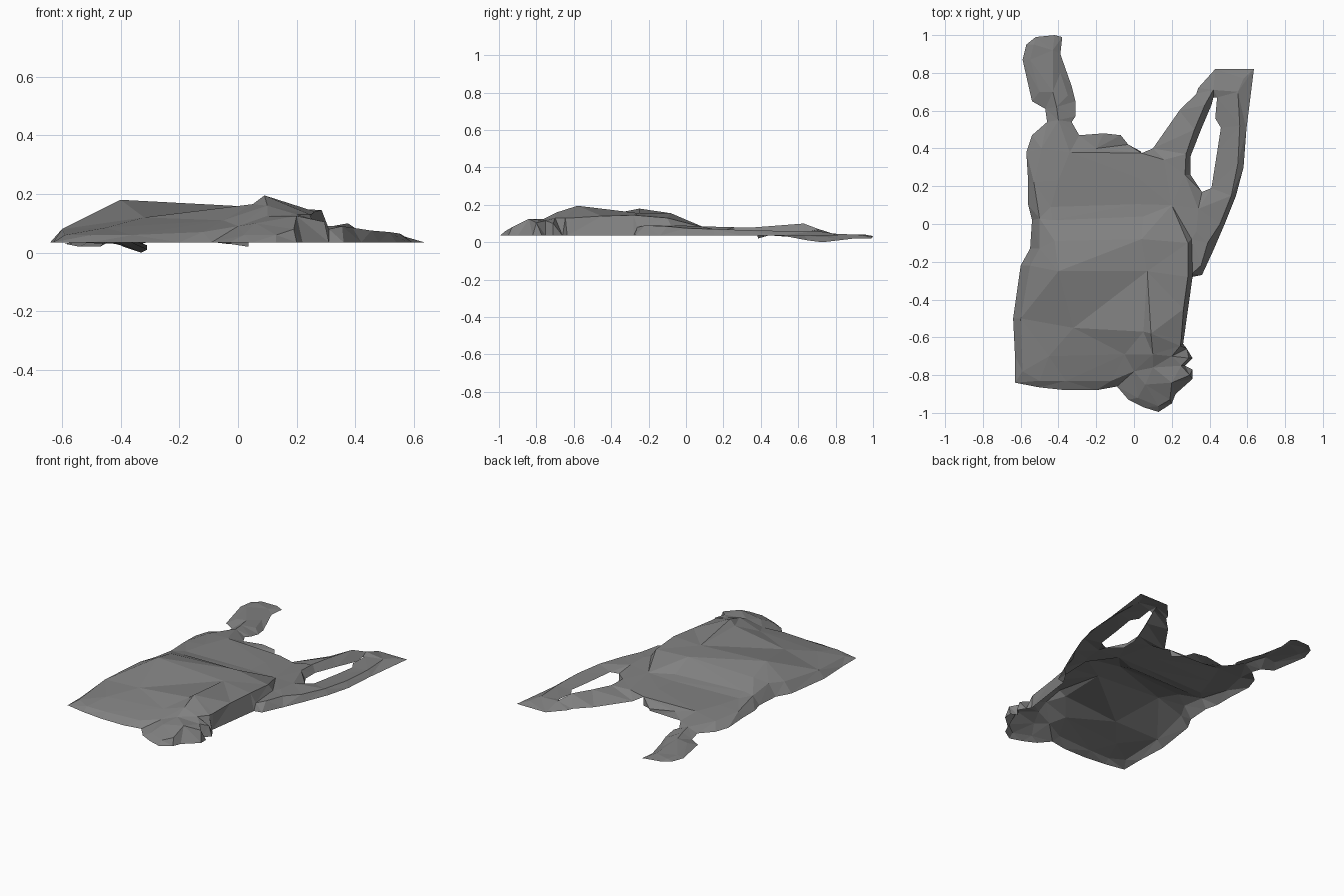
import bpy
from mathutils import Vector
from mathutils.geometry import delaunay_2d_cdt

REST = 0.035  # height of the open lower edge

grey = bpy.data.materials.new("dark_grey_plastic")
grey.diffuse_color = (0.22, 0.22, 0.22, 1)


def inside(p, loops):
    """Even-odd test, so a second loop acts as a hole."""
    hit = False
    for loop in loops:
        for a, b in zip(loop, loop[1:] + loop[:1]):
            if (a[1] > p[1]) != (b[1] > p[1]):
                if p[0] < a[0] + (p[1] - a[1]) * (b[0] - a[0]) / (b[1] - a[1]):
                    hit = not hit
    return hit


def sheet(name, loops, folds):
    """Crumpled open sheet: border loops plus raised fold lines, triangulated."""
    pts, edges = [], []
    for chain, closed in [(l, True) for l in loops] + [(f, False) for f in folds]:
        start, n = len(pts), len(chain)
        pts += [tuple(p) if len(p) == 3 else (p[0], p[1], REST) for p in chain]
        edges += [(start + i, start + (i + 1) % n) for i in range(n if closed else n - 1)]
    flat, _, tris, origin, _, _ = delaunay_2d_cdt(
        [Vector(p[:2]) for p in pts], edges, [], 0, 1e-5)
    verts = [(v.x, v.y, pts[o[0]][2] if o else 0.08) for v, o in zip(flat, origin)]
    faces = []
    for t in tris:
        c = sum((flat[i] for i in t), Vector((0, 0))) / len(t)
        if inside(c, loops):
            faces.append(list(t))
    mesh = bpy.data.meshes.new(name)
    mesh.from_pydata(verts, [], faces)
    mesh.validate()
    mesh.materials.append(grey)
    obj = bpy.data.objects.new(name, mesh)
    bpy.context.collection.objects.link(obj)
    return obj


# Seams shared by neighbouring parts
corner_seam = [(-0.09, -0.86), (0.0, -0.78, .09), (0.1, -0.69, .16), (0.245, -0.645, .13), (0.26, -0.635)]
strap_seam = [(0.31, -0.28), (0.31, -0.26, .08), (0.305, -0.08, .09), (0.2, 0.1, .078), (0.04, 0.375, .07)]
mouth_seam = [(0.04, 0.375, .07), (-0.34, 0.38, .08)]
neck_seam = [(-0.29, 0.47, .04), (-0.33, 0.54, .03), (-0.40, 0.55, .06), (-0.46, 0.54, .03)]

# Bag body
body_rim = (
    [(-0.63, -0.84), (-0.50, -0.865), (-0.36, -0.88), (-0.20, -0.88)]
    + corner_seam + strap_seam + mouth_seam[1:] + neck_seam
    + [(-0.54, 0.47), (-0.57, 0.38), (-0.56, 0.22), (-0.56, 0.10), (-0.54, 0.02),
       (-0.55, -0.13), (-0.60, -0.22), (-0.64, -0.50), (-0.63, -0.70)])
sheet("bag_body", [body_rim], [
    # left shoulder
    [(-0.59, -0.78, .06), (-0.60, -0.50, .08), (-0.55, -0.22, .10), (-0.50, -0.13, .11),
     (-0.50, 0.03, .09), (-0.53, 0.22, .07), (-0.49, 0.40, .065)],
    # front shoulder
    [(-0.50, -0.83, .06), (-0.36, -0.83, .06), (-0.12, -0.83, .07)],
    # front cross fold
    [(-0.45, -0.70, .085), (-0.05, -0.69, .11)],
    # hollow with its three-cornered facet
    [(-0.40, -0.25, .18), (-0.32, -0.55, .12), (0.07, -0.25, .155), (-0.40, -0.25, .18)],
    [(-0.32, -0.55, .12), (0.05, -0.57, .165)],
    # cross folds towards the back
    [(-0.42, -0.09, .14), (0.04, -0.08, .155)],
    [(-0.43, 0.02, .095), (0.05, 0.04, .085)],
    [(-0.44, 0.09, .08), (0.02, 0.105, .075)],
    [(-0.40, 0.23, .08), (0.03, 0.24, .075)],
    # long crease beside the right panel
    [(0.07, -0.25, .155), (0.09, -0.58, .195), (0.1, -0.69, .16)],
    # right shoulder
    [(0.25, -0.61, .13), (0.262, -0.45, .14), (0.285, -0.28, .145), (0.285, -0.10, .13)],
])

# Bunched front corner
sheet("bunched_corner", [[
    (-0.03, -0.93), (0.05, -0.97), (0.13, -0.995), (0.20, -0.95), (0.22, -0.90), (0.31, -0.82),
    (0.31, -0.77), (0.27, -0.75), (0.31, -0.71), (0.28, -0.66)] + corner_seam[::-1]], [
    [(0.02, -0.92, .06), (0.13, -0.965, .06), (0.19, -0.93, .08)],
    [(0.06, -0.85, .10), (0.20, -0.84, .125), (0.295, -0.80, .105)],
    [(0.10, -0.76, .125), (0.25, -0.75, .115)],
    [(0.20, -0.70, .13), (0.29, -0.71, .10)],
])

# Lower lip of the open mouth
sheet("mouth_lip", [mouth_seam[::-1] + [
    (0.035, 0.385, .02), (-0.03, 0.42, .03), (-0.07, 0.47, .045), (-0.16, 0.48, .05),
    (-0.29, 0.47, .04)]], [[(-0.20, 0.40, .05), (-0.04, 0.42, .03)]])

# Twisted left handle
sheet("left_handle", [neck_seam[1:] + [
    (-0.47, 0.61, .02), (-0.54, 0.65, .02), (-0.59, 0.87, .03), (-0.57, 0.95, .035),
    (-0.52, 0.99, .035), (-0.42, 1.0, .03), (-0.38, 0.99, .02), (-0.39, 0.90, .02),
    (-0.33, 0.73, .0), (-0.31, 0.65, .01), (-0.31, 0.57, .025)]], [
    [(-0.41, 0.62, .055), (-0.43, 0.70, .05), (-0.43, 0.92, .04), (-0.53, 0.95, .042)],
    [(-0.50, 0.70, .04), (-0.55, 0.87, .04)],
    [(-0.35, 0.68, .03), (-0.39, 0.80, .025)],
])

# Looped right handle with its hand opening
sheet("right_handle", [strap_seam[::-1] + [
    (0.36, -0.27), (0.42, -0.14), (0.48, 0.0), (0.54, 0.15), (0.58, 0.30), (0.595, 0.50),
    (0.635, 0.82), (0.43, 0.82), (0.34, 0.72), (0.33, 0.69), (0.24, 0.60), (0.10, 0.40)], [
    (0.44, 0.67, .06), (0.42, 0.67, .05), (0.41, 0.63), (0.355, 0.50), (0.30, 0.36),
    (0.30, 0.26), (0.36, 0.17, .055), (0.41, 0.19, .06), (0.44, 0.38, .055),
    (0.46, 0.51, .055), (0.43, 0.56, .055)]], [
    # inner strand ridge
    [(0.16, 0.34, .07), (0.275, 0.37, .08), (0.32, 0.50, .09), (0.375, 0.63, .10), (0.42, 0.71, .07)],
    # outer strand ridge
    [(0.355, -0.22, .09), (0.39, -0.10, .085), (0.455, 0.0, .075), (0.515, 0.15, .07),
     (0.55, 0.32, .065), (0.56, 0.52, .06), (0.55, 0.70, .06), (0.58, 0.77, .05)],
    # strap root
    [(0.33, -0.04, .09), (0.34, 0.08, .085), (0.27, 0.26, .08)],
])
